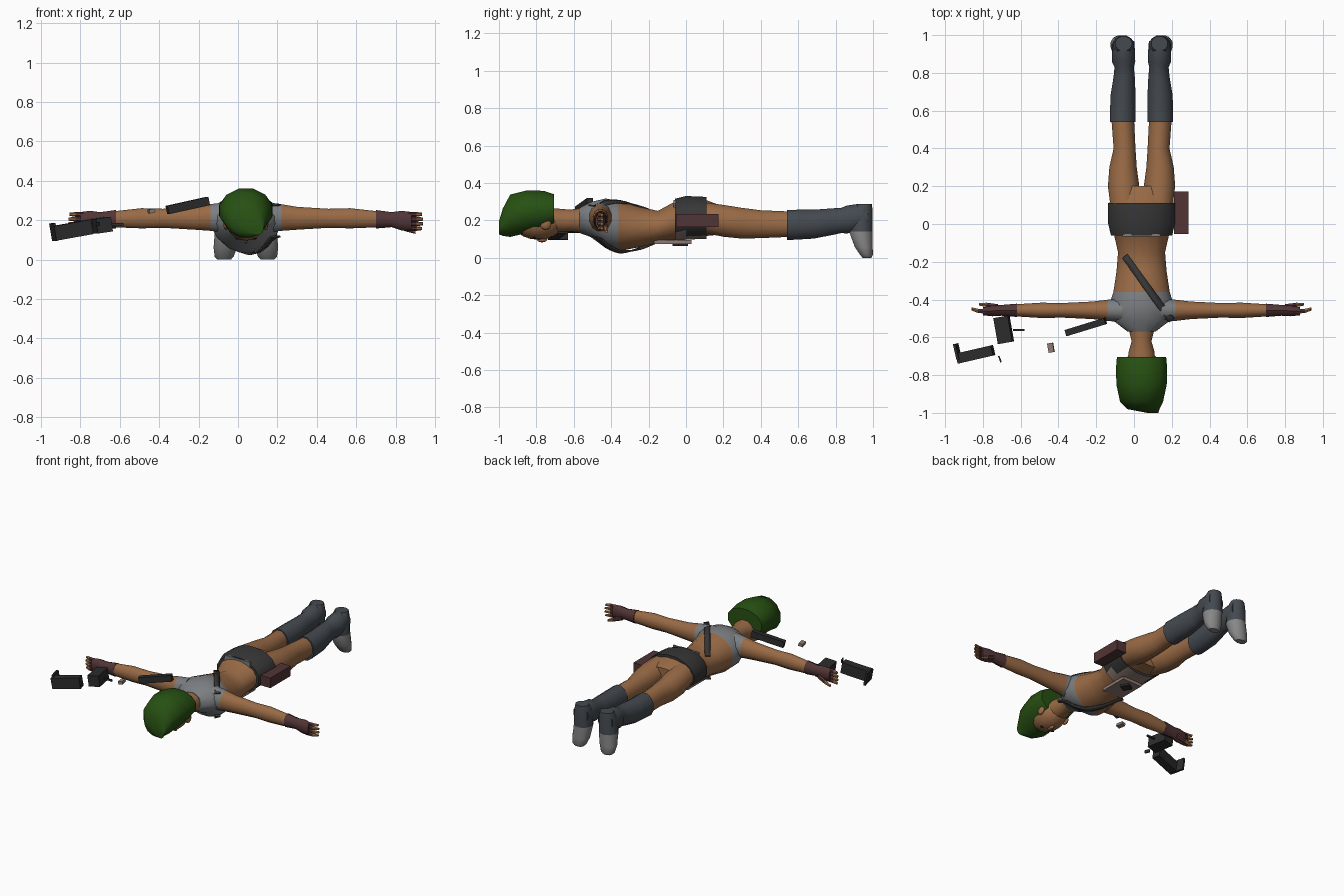
import bpy, bmesh, math
from mathutils import Vector, Euler

if "Cube" in bpy.data.objects:
    bpy.data.objects.remove(bpy.data.objects["Cube"])

MID = .04  # centre line of the body


def material(name, *rgb):
    m = bpy.data.materials.new(name)
    m.use_nodes = True
    m.diffuse_color = (*rgb, 1)
    m.node_tree.nodes["Principled BSDF"].inputs["Base Color"].default_value = (*rgb, 1)
    return m


skin = material("skin", .32, .145, .06)
green = material("hair_green", .02, .08, .006)
cloth = material("grey_cloth", .2, .21, .22)
boot = material("boot_slate", .058, .068, .08)
sole = material("sole_grey", .24, .24, .24)
maroon = material("maroon_leather", .085, .035, .037)
black = material("black_metal", .025, .025, .026)
belt_dark = material("belt_charcoal", .038, .038, .038)
tan = material("dusty_tan", .27, .2, .17)


def finish(name, bm, mats, rule=None, angle=40):
    bmesh.ops.recalc_face_normals(bm, faces=bm.faces)
    if rule:
        for f in bm.faces:
            f.material_index = rule(f.calc_center_median())
    mesh = bpy.data.meshes.new(name)
    bm.to_mesh(mesh)
    bm.free()
    for m in mats:
        mesh.materials.append(m)
    ob = bpy.data.objects.new(name, mesh)
    bpy.context.collection.objects.link(ob)
    bpy.ops.object.select_all(action="DESELECT")
    ob.select_set(True)
    bpy.context.view_layer.objects.active = ob
    bpy.ops.object.shade_smooth_by_angle(angle=math.radians(angle))
    return ob


def loft(name, axis, rows, mats, rule=None, sides=12, angle=40):
    """Skin elliptical rings: position on axis, two centres, two radii."""
    bm = bmesh.new()
    rings = []
    for t, a, b, ra, rb in rows:
        ring = []
        for i in range(sides):
            w = math.tau * (i + .5) / sides
            p = [a + ra * math.cos(w), b + rb * math.sin(w)]
            p.insert("xyz".index(axis), t)
            ring.append(bm.verts.new(p))
        rings.append(ring)
    for r, s in zip(rings, rings[1:]):
        for i in range(sides):
            j = (i + 1) % sides
            bm.faces.new((r[i], r[j], s[j], s[i]))
    bm.faces.new(rings[0])
    bm.faces.new(rings[-1])
    return finish(name, bm, mats, rule, angle)


def box(name, centre, size, mat, turn=0, tilt=0):
    bm = bmesh.new()
    bmesh.ops.create_cube(bm, size=1)
    rot = Euler((0, math.radians(tilt), math.radians(turn)))
    for v in bm.verts:
        p = Vector([c * s for c, s in zip(v.co, size)])
        p.rotate(rot)
        v.co = p + Vector(centre)
    return finish(name, bm, [mat])


def ball(name, centre, radii, mat, u=14, v=10):
    bm = bmesh.new()
    bmesh.ops.create_uvsphere(bm, u_segments=u, v_segments=v, radius=1)
    for vert in bm.verts:
        vert.co = Vector([c + r * k for c, r, k in zip(centre, radii, vert.co)])
    return finish(name, bm, [mat])


# Torso with a cropped top
torso = [(-.57, MID, .2, .075, .068), (-.51, MID, .205, .155, .095),
         (-.43, MID, .185, .175, .135), (-.36, MID, .17, .152, .137),
         (-.25, MID, .165, .135, .11), (-.15, MID, .165, .127, .088),
         (-.05, MID, .2, .15, .108), (.0, MID, .214, .172, .113),
         (.1, MID, .214, .176, .1), (.2, MID, .2, .15, .075)]
loft("torso", "y", torso, [skin, cloth], lambda c: int(c.y < -.36), 16)
loft("neck", "y", [(-.74, MID, .2, .07, .065), (-.68, MID, .2, .072, .065),
                   (-.62, MID, .2, .054, .06), (-.54, MID, .2, .075, .07)], [skin])

# Head, face and hair
ball("head", (MID, -.79, .19), (.1, .135, .093), skin)
ball("nose", (MID, -.77, .1), (.014, .03, .018), skin, 6, 4)
for s, side in ((1, "left"), (-1, "right")):
    ball(side + "_eye", (MID + s * .04, -.81, .108), (.016, .01, .006), black, 8, 4)
    ball(side + "_ear", (MID + s * .1, -.75, .18), (.014, .03, .03), skin, 8, 6)
loft("hair", "y", [(-.705, MID, .255, .135, .088), (-.76, MID, .25, .14, .112),
                   (-.85, MID, .247, .138, .118), (-.94, MID, .225, .118, .117),
                   (-.98, .05, .19, .088, .075), (-1, .1, .16, .03, .035)], [green], angle=50)

# Arms, gloves and fingers
for s, side in ((1, "left"), (-1, "right")):
    def at(d):
        return MID + s * d

    def reach(d):
        return lambda c: int(s * (c.x - MID) > d)

    loft(side + "_arm", "x", [(at(d), -.457, z, ry, rz) for d, z, ry, rz in
         ((.1, .215, .065, .08), (.18, .214, .058, .07), (.26, .21, .048, .06),
          (.42, .21, .04, .05), (.53, .21, .042, .053), (.67, .205, .033, .042))],
         [cloth, skin], reach(.18))
    loft(side + "_glove", "x", [(at(d), y, z, ry, rz) for d, y, z, ry, rz in
         ((.66, -.457, .205, .037, .047), (.74, -.457, .203, .03, .038),
          (.79, -.46, .198, .03, .05), (.84, -.462, .194, .022, .048))], [maroon], sides=10)
    for i in range(4):
        z = .158 + .024 * i
        end = .895 if i in (0, 3) else .9
        loft(side + "_finger", "x", [(at(.82), -.463, z, .013, .012), (at(.865), -.46, z, .013, .012),
                                     (at(end), -.45, z, .009, .008)],
             [maroon, skin], reach(.85), 6)
    loft(side + "_thumb", "x", [(at(.76), -.44, .18, .018, .02), (at(.82), -.428, .155, .013, .014),
                                (at(.86), -.425, .14, .008, .009)], [maroon, skin], reach(.83), 6)

# Legs, boots and feet
for s, side in ((1, "left"), (-1, "right")):
    def ring(y, off, z, rx, rz):
        return (y, MID + s * off, z, rx, rz)

    loft(side + "_leg", "y", [ring(.1, .088, .214, .08, .085), ring(.2, .095, .198, .086, .088),
                              ring(.3, .098, .185, .075, .085), ring(.4, .09, .18, .06, .077),
                              ring(.56, .1, .18, .062, .07)], [skin])
    loft(side + "_boot", "y", [ring(.54, .1, .176, .07, .084), ring(.68, .098, .18, .069, .08),
                               ring(.78, .092, .193, .058, .074), ring(.83, .092, .2, .053, .07),
                               ring(.86, .095, .205, .064, .077), ring(.92, .095, .215, .062, .076),
                               ring(.97, .095, .22, .058, .068)], [boot])
    loft(side + "_foot", "z", [(z, MID + s * off, y, rx, ry) for z, off, y, rx, ry in
         ((.288, .095, .955, .045, .04), (.25, .095, .94, .058, .06), (.14, .097, .935, .063, .065),
          (.06, .105, .95, .061, .05), (.015, .11, .965, .05, .035), (0, .11, .968, .035, .024))],
         [sole, boot], lambda c: int(c.z > .14))

# Hip belt, buckle panel and pouch
loft("hip_belt", "y", [(-.06, MID, .2, .165, .118), (0, MID, .214, .18, .119),
                       (.11, MID, .214, .181, .114)], [belt_dark, tan],
     lambda c: int(c.z < .13), 16)
box("belt_trim", (MID, -.06, .29), (.2, .012, .04), cloth)
box("belly_panel", (MID, -.07, .085), (.15, .2, .02), tan)
box("buckle", (MID, -.03, .073), (.06, .06, .02), black, 30)
box("hip_pouch", (.25, .06, .2), (.075, .225, .07), maroon)


# Diagonal strap laid over the back and chest
def half_height(x, y):
    for r, q in zip(torso, torso[1:]):
        if r[0] <= y <= q[0]:
            k = (y - r[0]) / (q[0] - r[0])
            z, rx, rz = (r[i] + k * (q[i] - r[i]) for i in (2, 3, 4))
            u = min(1, abs(x - MID) / rx)
            return z, max(.075, rz * math.sqrt(1 - u * u))


start, end = Vector((-.05, -.17)), Vector((.2, -.51))
across = (end - start).normalized().orthogonal() * .018
for s, side in ((1, "back"), (-1, "chest")):
    bm = bmesh.new()
    last = None
    for i in range(13):
        p = start.lerp(end, i / 12)
        pair = []
        for q in (p - across, p + across):
            z, h = half_height(q.x, q.y)
            pair.append(bm.verts.new((q.x, q.y, z + s * (h + .006))))
        if last:
            bm.faces.new((last[0], last[1], pair[1], pair[0]))
        last = pair
    strap = finish(side + "_strap", bm, [belt_dark])
    strap.modifiers.new("thickness", "SOLIDIFY").thickness = .008

# Loose gear beside the right hand
box("gear_grip", (-.69, -.56, .175), (.078, .14, .075), black, 10, -8)
box("gear_rod", (-.61, -.562, .18), (.06, .01, .012), black)
box("gear_body", (-.84, -.69, .15), (.195, .055, .075), black, 13, -10)
box("gear_fin", (-.935, -.675, .14), (.014, .085, .09), black, 13, -10)
box("gear_bar", (-.255, -.545, .275), (.222, .035, .043), black, 17, -12)
box("gear_clip", (-.71, -.715, .18), (.008, .035, .02), black, 20)
box("gear_chip", (-.44, -.655, .247), (.03, .05, .02), tan, 10, -10)
